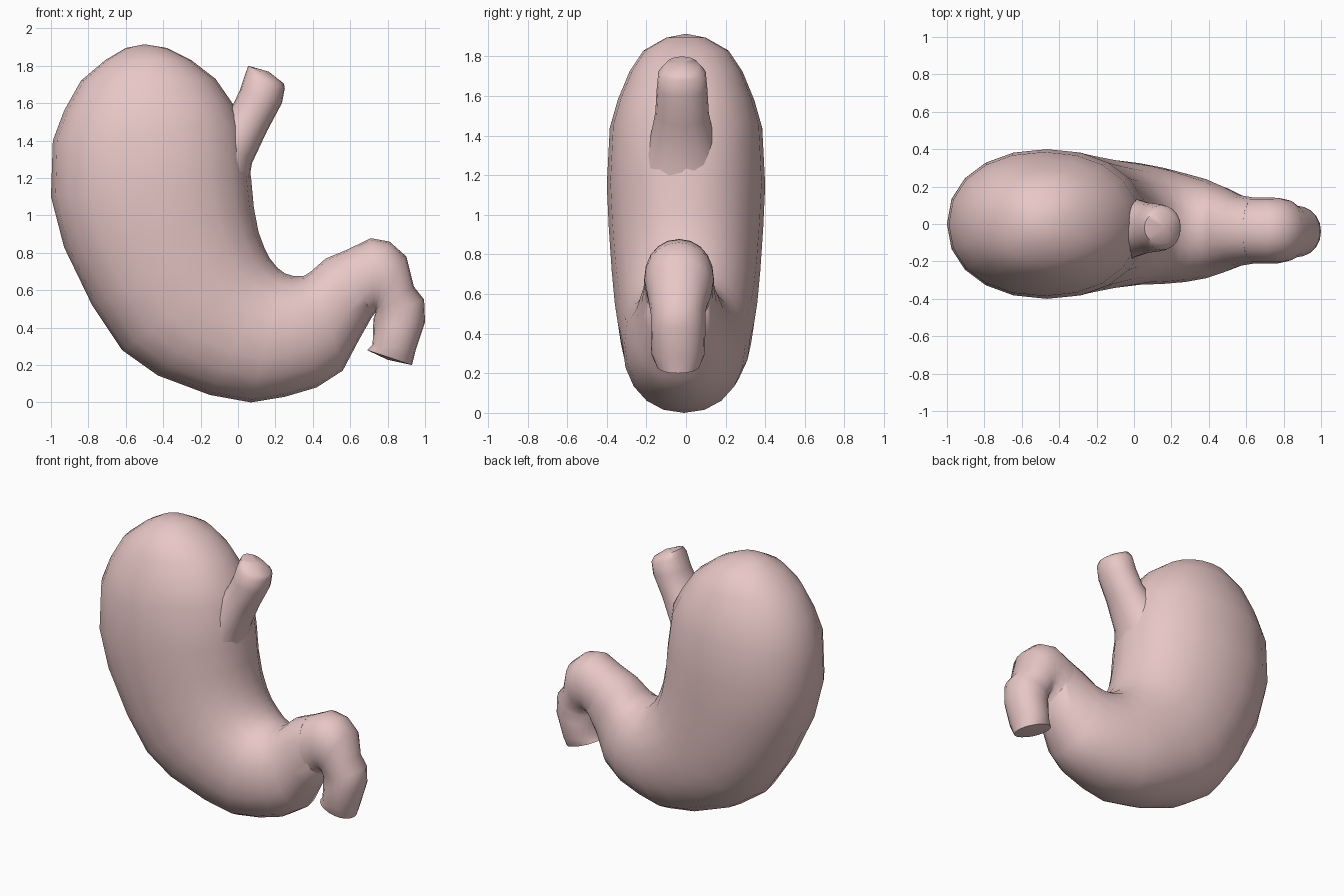
import bpy, bmesh, math

SEGMENTS = 20
pink = bpy.data.materials.new("soft_pink")
pink.diffuse_color = (0.80, 0.57, 0.56, 1)


def spow(v, p):
    return math.copysign(abs(v) ** p, v)


def loft(name, rings, start_tip, end_tip, power, sharp_angle):
    """Skin oval sections: (outer x, outer z, inner x, inner z, half width, y centre)."""
    bm = bmesh.new()
    loops = []
    for ox, oz, ix, iz, w, yc in rings:
        loop = []
        for i in range(SEGMENTS):
            a = 2 * math.pi * i / SEGMENTS
            t = (1 - spow(math.cos(a), 2 / power)) / 2
            y = yc + w * spow(math.sin(a), 2 / power)
            loop.append(bm.verts.new((ox + (ix - ox) * t, y, oz + (iz - oz) * t)))
        loops.append(loop)
    for a, b in zip(loops, loops[1:]):
        for i in range(SEGMENTS):
            j = (i + 1) % SEGMENTS
            bm.faces.new((a[i], a[j], b[j], b[i]))
    for loop, tip in ((loops[0], start_tip), (loops[-1], end_tip)):
        v = bm.verts.new(tip)
        for i in range(SEGMENTS):
            bm.faces.new((loop[i], loop[(i + 1) % SEGMENTS], v))
    bmesh.ops.recalc_face_normals(bm, faces=bm.faces)
    mesh = bpy.data.meshes.new(name)
    bm.to_mesh(mesh)
    bm.free()
    mesh.materials.append(pink)
    obj = bpy.data.objects.new(name, mesh)
    bpy.context.collection.objects.link(obj)
    bpy.ops.object.select_all(action='DESELECT')
    obj.select_set(True)
    bpy.context.view_layer.objects.active = obj
    bpy.ops.object.shade_smooth_by_angle(angle=math.radians(sharp_angle))
    return obj


# Main sac: dome at the top, sweeping down and round to the lower outlet
sac = [
    (-0.60, 1.895, -0.38, 1.895, 0.10, 0),
    (-0.71, 1.83, -0.25, 1.83, 0.215, 0),
    (-0.84, 1.72, -0.12, 1.73, 0.285, 0),
    (-0.93, 1.56, -0.03, 1.60, 0.345, 0),
    (-0.99, 1.40, 0.03, 1.48, 0.385, 0),
    (-1.00, 1.10, 0.07, 1.20, 0.40, 0),
    (-0.93, 0.83, 0.085, 1.04, 0.39, 0),
    (-0.78, 0.52, 0.11, 0.91, 0.375, 0),
    (-0.62, 0.28, 0.14, 0.83, 0.36, 0),
    (-0.43, 0.145, 0.17, 0.77, 0.345, 0),
    (-0.15, 0.04, 0.21, 0.72, 0.325, 0),
    (0.07, 0.00, 0.25, 0.69, 0.31, -0.01),
    (0.25, 0.03, 0.30, 0.675, 0.29, -0.02),
    (0.42, 0.08, 0.35, 0.675, 0.265, -0.025),
    (0.56, 0.17, 0.39, 0.70, 0.23, -0.03),
    (0.65, 0.34, 0.47, 0.77, 0.19, -0.035),
    (0.715, 0.455, 0.58, 0.815, 0.175, -0.035),
]
loft("stomach_sac", sac, (-0.5, 1.915, 1.915)[:1] + (0, 1.915), (0.66, -0.035, 0.64), 2.15, 60)

# Outlet bowel: hooks over and bends back down
bowel = [
    (0.65, 0.345, 0.475, 0.765, 0.185, -0.035),
    (0.715, 0.455, 0.58, 0.815, 0.176, -0.035),
    (0.73, 0.475, 0.71, 0.878, 0.176, -0.035),
    (0.735, 0.48, 0.81, 0.86, 0.175, -0.035),
    (0.735, 0.475, 0.90, 0.78, 0.165, -0.035),
    (0.73, 0.465, 0.94, 0.62, 0.145, -0.04),
    (0.725, 0.45, 0.995, 0.55, 0.138, -0.04),
    (0.722, 0.40, 1.00, 0.43, 0.138, -0.04),
    (0.72, 0.31, 0.95, 0.28, 0.135, -0.04),
    (0.69, 0.28, 0.93, 0.20, 0.11, -0.04),
]
loft("outlet_bowel", bowel, (0.56, -0.035, 0.56), (0.80, -0.04, 0.228), 2.1, 50)

# Gullet: flares out of the upper right side of the sac
gullet = [
    (-0.25, 1.36, 0.05, 1.13, 0.22, -0.02),
    (-0.13, 1.46, 0.075, 1.28, 0.165, -0.02),
    (-0.03, 1.585, 0.155, 1.45, 0.135, -0.02),
    (0.01, 1.67, 0.235, 1.60, 0.128, -0.02),
    (0.04, 1.76, 0.25, 1.68, 0.12, -0.02),
    (0.055, 1.80, 0.245, 1.705, 0.085, -0.02),
]
loft("gullet", gullet, (-0.15, -0.02, 1.22), (0.165, -0.02, 1.768), 2.1, 50)
